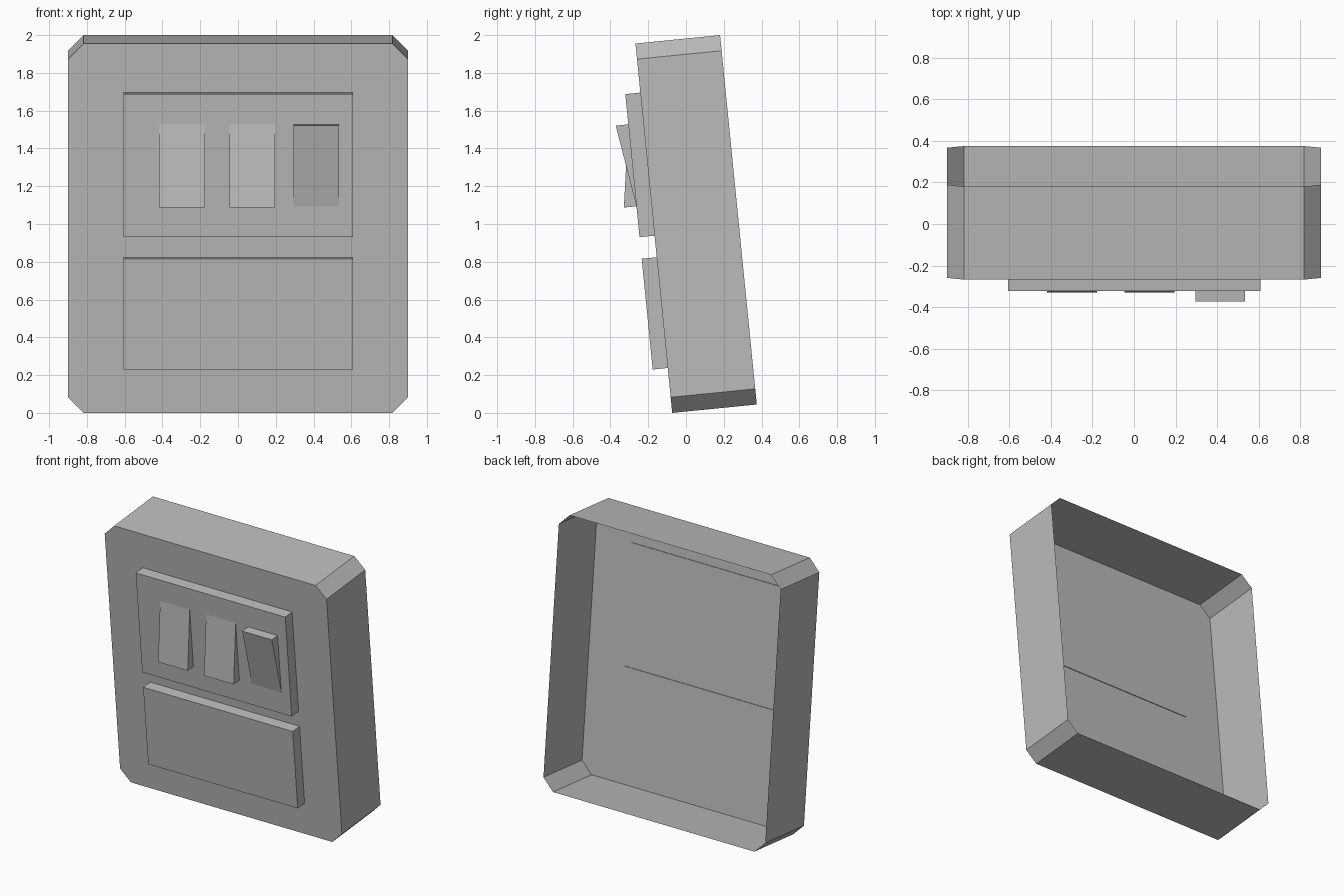
import bpy
import bmesh
import math
from mathutils import Matrix

cube = bpy.data.objects.get("Cube")
if cube:
    bpy.data.objects.remove(cube, do_unlink=True)

grey = bpy.data.materials.new("plain_grey")
grey.use_nodes = True
grey.diffuse_color = (0.5, 0.5, 0.5, 1)
grey.node_tree.nodes["Principled BSDF"].inputs["Base Color"].default_value = (0.5, 0.5, 0.5, 1)

# Everything is built upright, then leans back about the lower front edge
LEAN = Matrix.Translation((0, -0.073, 0)) @ Matrix.Rotation(math.radians(5.68), 4, "X")
HALF_W, HEIGHT, DEPTH, CHAMFER = 0.9, 1.965, 0.45, 0.083
PANEL_FRONT, SWITCH_FRONT = -0.08, -0.147
SINK = 0.005


def finish(name, bm):
    bm.transform(LEAN)
    mesh = bpy.data.meshes.new(name)
    bm.to_mesh(mesh)
    bm.free()
    mesh.materials.append(grey)
    obj = bpy.data.objects.new(name, mesh)
    bpy.context.collection.objects.link(obj)
    return obj


def prism(name, front, back, capped=True):
    """Join two matching rings of points; the back cap is optional."""
    bm = bmesh.new()
    a = [bm.verts.new(p) for p in front]
    b = [bm.verts.new(p) for p in back]
    bm.faces.new(a)
    for i in range(len(a)):
        j = (i + 1) % len(a)
        bm.faces.new((a[i], b[i], b[j], a[j]))
    if capped:
        bm.faces.new(b[::-1])
        bmesh.ops.recalc_face_normals(bm, faces=bm.faces)
    return finish(name, bm)


def side_profile(name, x0, x1, profile):
    """Sweep a (y, z) side profile across the width."""
    return prism(name, [(x0, y, z) for y, z in profile], [(x1, y, z) for y, z in profile])


# Housing: thin-walled tray with cut corners, open at the back
w, h, c = HALF_W, HEIGHT, CHAMFER
outline = [(c - w, 0), (w - c, 0), (w, c), (w, h - c),
           (w - c, h), (c - w, h), (-w, h - c), (-w, c)]
prism("housing", [(x, 0, z) for x, z in outline],
      [(x, DEPTH, z) for x, z in outline], capped=False)

# Raised panels on the front
for name, z0, z1 in (("upper_panel", 0.943, 1.704), ("lower_panel", 0.239, 0.828)):
    side_profile(name, -0.605, 0.608, [(PANEL_FRONT, z0), (SINK, z0), (SINK, z1), (PANEL_FRONT, z1)])

# Rocker switches: two pressed at the top, one pressed at the bottom
LOW, HIGH = 1.107, 1.543
for name, x, proud_z in (("right_switch", -0.298, LOW), ("middle_switch", 0.075, LOW),
                         ("left_switch", 0.415, HIGH)):
    side_profile(name, x - 0.12, x + 0.12,
                 [(PANEL_FRONT, LOW), (PANEL_FRONT, HIGH), (SWITCH_FRONT, proud_z)])
